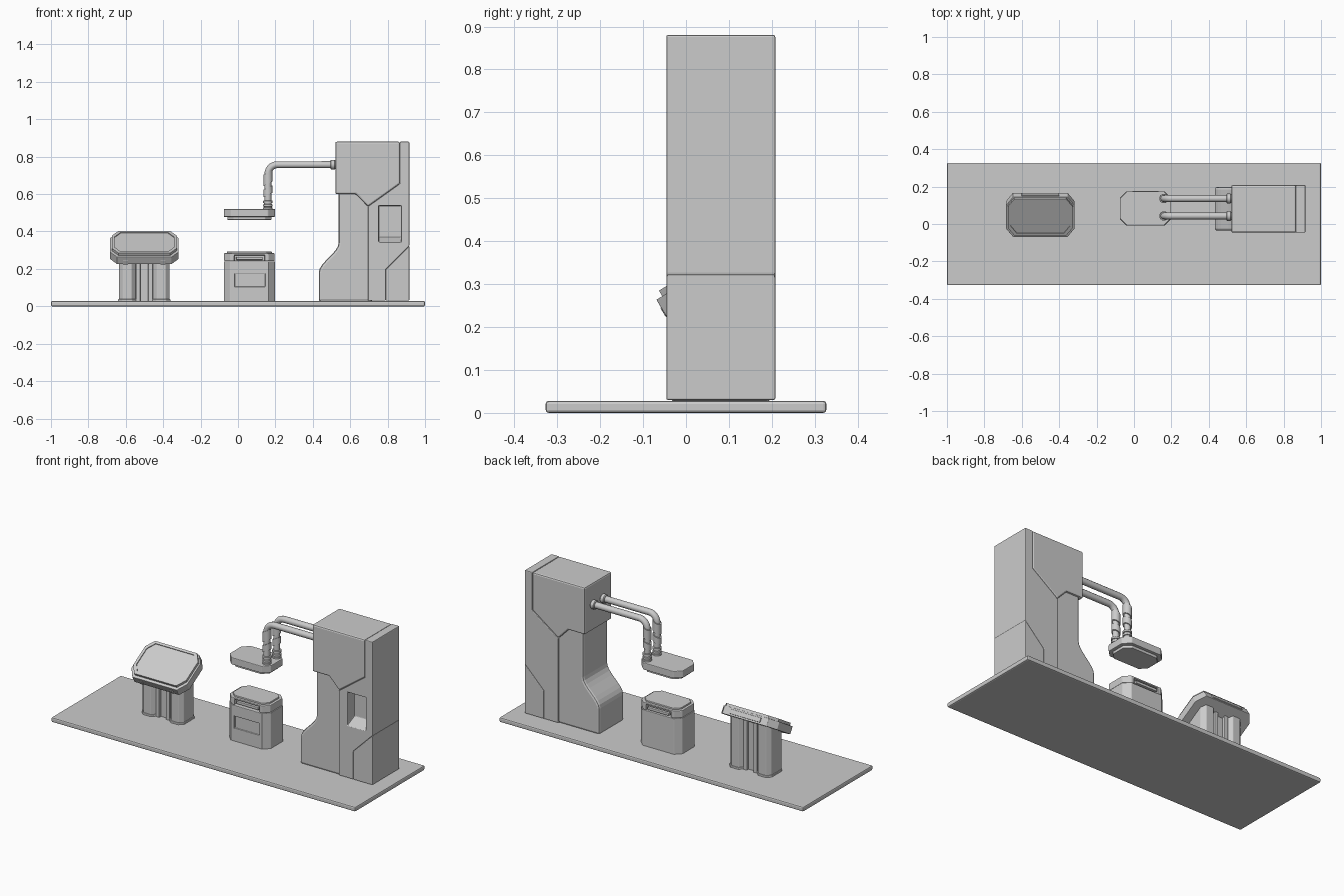
import bpy, bmesh, math
from mathutils import Matrix

if "Cube" in bpy.data.objects:
    bpy.data.objects.remove(bpy.data.objects["Cube"])

YC = 0.083  # depth centre shared by the machines


def select(ob):
    bpy.ops.object.select_all(action='DESELECT')
    ob.select_set(True)
    bpy.context.view_layer.objects.active = ob


def add(name, bm, smooth=False):
    bmesh.ops.recalc_face_normals(bm, faces=bm.faces)
    me = bpy.data.meshes.new(name)
    bm.to_mesh(me)
    bm.free()
    ob = bpy.data.objects.new(name, me)
    bpy.context.collection.objects.link(ob)
    if smooth:
        select(ob)
        bpy.ops.object.shade_smooth_by_angle(angle=math.radians(35))
    return ob


def prism(name, pts, a, b, axis='z', bevel=0.0, segs=2):
    """Extrude a 2D outline from a to b along an axis."""
    place = {'x': lambda p, t: (t, p[0], p[1]),
             'y': lambda p, t: (p[0], t, p[1]),
             'z': lambda p, t: (p[0], p[1], t)}[axis]
    bm = bmesh.new()
    lo = [bm.verts.new(place(p, a)) for p in pts]
    hi = [bm.verts.new(place(p, b)) for p in pts]
    bm.faces.new(lo)
    bm.faces.new(hi)
    n = len(pts)
    for i in range(n):
        bm.faces.new((lo[i], lo[(i + 1) % n], hi[(i + 1) % n], hi[i]))
    ob = add(name, bm)
    if bevel:
        m = ob.modifiers.new("edge_bevel", 'BEVEL')
        m.width, m.segments, m.limit_method = bevel, segs, 'ANGLE'
        m.angle_limit = math.radians(30)
    return ob


def octagon(cx, cy, hx, hy, kx, ky=None):
    ky = kx if ky is None else ky
    return [(cx + sx * x, cy + sy * y) for sx, sy, x, y in (
        (1, -1, hx, hy - ky), (1, 1, hx, hy - ky), (1, 1, hx - kx, hy), (-1, 1, hx - kx, hy),
        (-1, 1, hx, hy - ky), (-1, -1, hx, hy - ky), (-1, -1, hx - kx, hy), (1, -1, hx - kx, hy))]


def rect(x0, x1, y0, y1):
    return [(x0, y0), (x1, y0), (x1, y1), (x0, y1)]


def cut(ob, cutter, operation='DIFFERENCE', first=True):
    m = ob.modifiers.new("recess", 'BOOLEAN')
    m.object, m.operation, m.solver = cutter, operation, 'EXACT'
    if first:
        ob.modifiers.move(len(ob.modifiers) - 1, 0)
    cutter.hide_render = True
    cutter.hide_viewport = True


def lathe(name, profile, matrix):
    bm = bmesh.new()
    vs = [bm.verts.new((r, 0, z)) for r, z in profile]
    es = [bm.edges.new(e) for e in zip(vs, vs[1:])]
    bmesh.ops.spin(bm, geom=vs + es, cent=(0, 0, 0), axis=(0, 0, 1), angle=math.tau, steps=24)
    bmesh.ops.remove_doubles(bm, verts=bm.verts, dist=1e-5)
    bm.transform(matrix)
    return add(name, bm, True)


# Base plate
prism("base_plate", rect(-1, 1, -0.327, 0.327), 0, 0.028, bevel=0.007)

# Tower: head, back panel, rear foot and curved front column, welded into one shell
Y0, Y1 = -0.046, 0.208
tower = prism("tower", [(0.52, 0.60), (0.63, 0.60), (0.695, 0.533), (0.866, 0.655), (0.866, 0.88), (0.52, 0.88)],
              Y0, Y1, 'y', 0.009)
panel = prism("tower_back_panel", [(0.695, 0.03), (0.79, 0.03), (0.79, 0.197), (0.916, 0.323), (0.916, 0.88),
              (0.866, 0.88), (0.866, 0.655), (0.695, 0.533)], Y0, Y1, 'y', 0.006)
foot = prism("tower_rear_foot", [(0.79, 0.03), (0.916, 0.03), (0.916, 0.323), (0.79, 0.197)], Y0, Y1, 'y', 0.004)
curve_pts = []
for i in range(9):
    t = i / 8
    s = t * t * (3 - 2 * t)
    curve_pts.append((0.432 + 0.106 * s, 0.18 + 0.16 * t))
column = prism("tower_column", [(0.72, 0.025), (0.432, 0.025)] + curve_pts +
               [(0.538, 0.62), (0.64, 0.62), (0.72, 0.56)], -0.036, 0.198, 'y', 0.013)

# Niche with sloping sill in the tower front
cut(panel, prism("niche_cutter", [(-0.1, 0.315), (0.02, 0.371), (0.02, 0.538), (-0.1, 0.538)],
                 0.752, 0.872, 'x'))
for part in (panel, foot, column):
    cut(tower, part, 'UNION', first=False)

# Twin bent pipes with wall flanges and jointed collars
for side, y in (("front", 0.043), ("back", 0.136)):
    path = [(0.515, 0.757)]
    for i in range(9):
        a = math.pi / 2 * (1 + i / 8)
        path.append((0.21 + 0.05 * math.cos(a), 0.707 + 0.05 * math.sin(a)))
    path.append((0.16, 0.52))
    cu = bpy.data.curves.new(side + "_pipe", 'CURVE')
    cu.dimensions, cu.bevel_depth, cu.bevel_resolution, cu.use_fill_caps = '3D', 0.0185, 4, True
    sp = cu.splines.new('POLY')
    sp.points.add(len(path) - 1)
    for p, (x, z) in zip(sp.points, path):
        p.co = (x, y, z, 1)
    ob = bpy.data.objects.new(side + "_pipe", cu)
    bpy.context.collection.objects.link(ob)
    select(ob)
    bpy.ops.object.convert(target='MESH')
    bpy.ops.object.shade_smooth_by_angle(angle=math.radians(35))
    lathe(side + "_pipe_flange", [(0, 0), (0.022, 0), (0.026, 0.004), (0.026, 0.022), (0.022, 0.026), (0, 0.026)],
          Matrix.Translation((0.494, y, 0.757)) @ Matrix.Rotation(math.pi / 2, 4, 'Y'))
    # collar ends are cut at a slant
    slant = Matrix.Identity(4)
    slant[2][0] = 0.5
    for part, z0, z1 in (("upper", 0.655, 0.715), ("lower", 0.595, 0.635)):
        lathe(side + "_" + part + "_collar", [(0.017, z0), (0.024, z0), (0.024, z1), (0.017, z1)],
              Matrix.Translation((0.16, y, 0)) @ slant)
    lathe(side + "_pipe_rings", [(0.018, 0.566), (0.025, 0.564), (0.025, 0.553), (0.02, 0.551), (0.02, 0.546),
          (0.025, 0.544), (0.025, 0.534), (0.02, 0.532), (0.02, 0.53), (0.025, 0.528), (0.025, 0.515)],
          Matrix.Translation((0.16, y, 0)))

# Hanging press plate
prism("press_plate", octagon(0.061, YC, 0.137, 0.091, 0.038), 0.478, 0.52, bevel=0.004)
prism("press_plate_underside", octagon(0.061, YC, 0.118, 0.074, 0.034), 0.462, 0.48, bevel=0.003)

# Middle cabinet with lid, handle slots and front panel
body = prism("cabinet_body", octagon(0.061, YC, 0.137, 0.091, 0.034), 0.025, 0.24, bevel=0.003)
cut(body, prism("cabinet_panel_cutter", rect(-0.018, 0.146, 0.105, 0.175), -0.05, 0.0, 'y'))
lid = prism("cabinet_lid", octagon(0.061, YC, 0.135, 0.089, 0.034), 0.241, 0.284, bevel=0.004)
prism("cabinet_lid_top", octagon(0.061, YC, 0.12, 0.075, 0.03), 0.28, 0.293, bevel=0.003)
for side, a, b, mid in (("front", -0.05, 0.016, 0.004), ("back", 0.15, 0.22, 0.162)):
    cut(lid, prism(side + "_slot_cutter", rect(-0.02, 0.142, 0.2, 0.274), a, b, 'y'))
    prism(side + "_lid_handle", rect(-0.01, 0.132, 0.248, 0.264), mid - 0.004, mid + 0.014, 'y', 0.003)

# Console pedestal: two octagonal columns and a slim web, tops sloped to meet the head
CX, PY = -0.501, 0.06
pedestal = [prism("pedestal_web", rect(CX - 0.06, CX + 0.06, PY - 0.037, PY + 0.037), 0, 0.26)]
for side, s in (("left", -1), ("right", 1)):
    x = CX + s * 0.091
    pedestal.append(prism(side + "_pedestal_column", octagon(x, PY, 0.045, 0.068, 0.022), 0, 0.26, bevel=0.003))
    pedestal.append(prism(side + "_pedestal_rib", rect(x - s * 0.058 - 0.012, x - s * 0.058 + 0.012,
                          PY - 0.054, PY + 0.054), 0.02, 0.26, bevel=0.003))
    prism(side + "_pedestal_foot", octagon(x, PY, 0.049, 0.073, 0.024), 0.02, 0.038, bevel=0.003)
for ob in pedestal:
    for v in ob.data.vertices:
        if v.co.z > 0.2:
            v.co.z = 0.26 + 0.6 * v.co.y

# Tilted console head, built flat then tilted: recessed screen, bezel, deep rim
tilt = Matrix.Translation((CX, 0.0355, 0.344)) @ Matrix.Rotation(math.radians(31), 4, 'X')
bezel = prism("console_bezel", octagon(0, 0, 0.174, 0.115, 0.036, 0.05), -0.018, 0)
screen_cut = prism("screen_cutter", octagon(0, 0, 0.158, 0.1, 0.032, 0.045), -0.005, 0.05)
rim = prism("console_rim", octagon(0, -0.0065, 0.184, 0.1245, 0.038, 0.053), -0.06, -0.015, bevel=0.002)
head = [bezel, screen_cut, rim]
for side, s in (("left", -1), ("right", 1)):
    head.append(prism(side + "_console_clip", rect(s * 0.1 - 0.014, s * 0.1 + 0.014, -0.133, -0.1), -0.062, -0.035,
                      bevel=0.003))
head.append(prism("console_back_bar", rect(-0.1, 0.1, 0.105, 0.124), -0.05, -0.024, bevel=0.003))
for ob in head:
    ob.data.transform(tilt)
cut(bezel, screen_cut)
